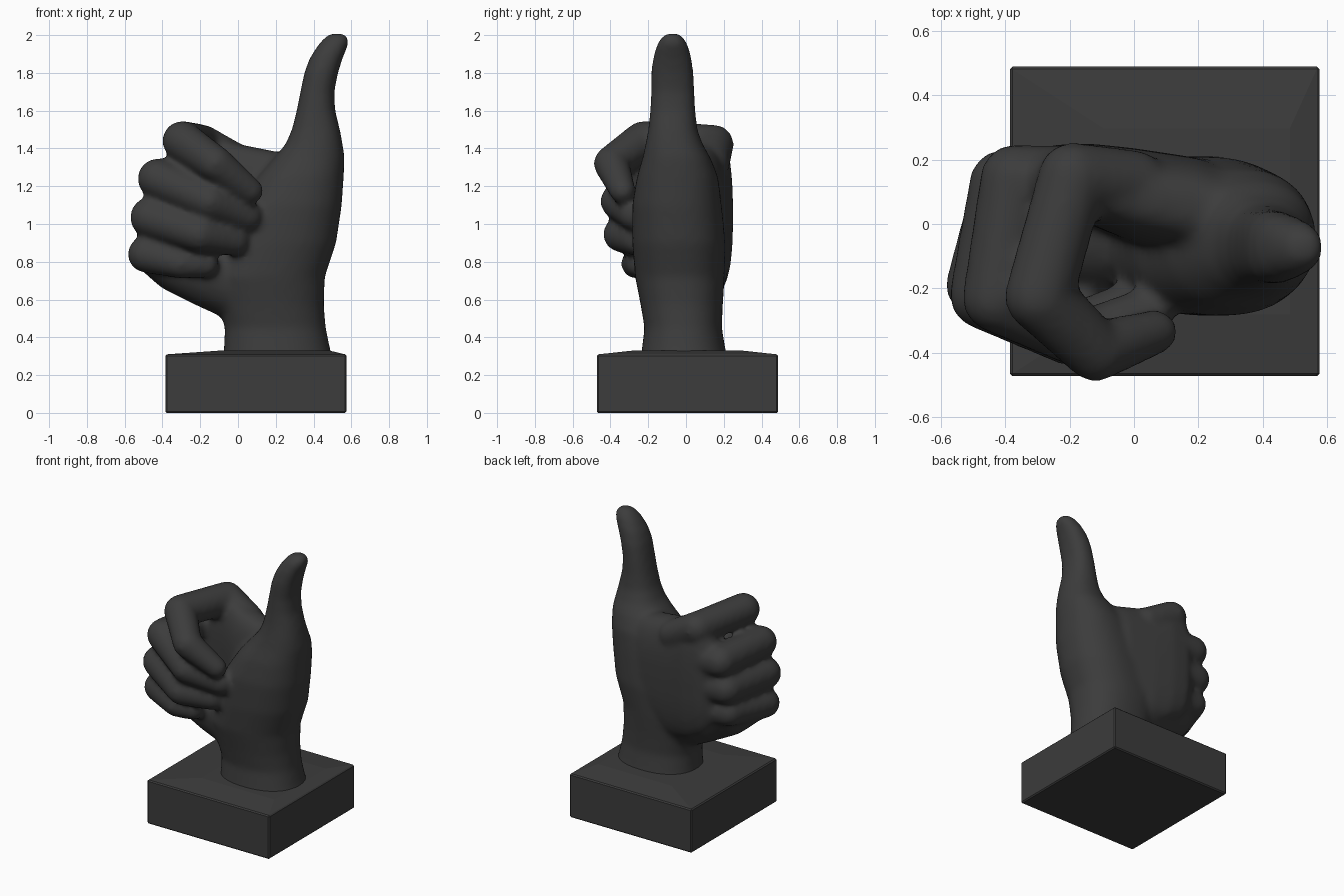
import bpy, bmesh, math
from mathutils import Vector, Matrix

dark = bpy.data.materials.new("dark_grey")
dark.diffuse_color = (0.045, 0.045, 0.045, 1)


def finish(bm, name):
    bmesh.ops.recalc_face_normals(bm, faces=bm.faces)
    me = bpy.data.meshes.new(name)
    bm.to_mesh(me)
    bm.free()
    ob = bpy.data.objects.new(name, me)
    ob.data.materials.append(dark)
    bpy.context.collection.objects.link(ob)
    return ob


def loft(bm, axis, sections, power=2.4, n=32):
    """Skin superellipse sections: (position, a0, a1, b0, b1) along x or z."""
    rings = []
    for p, a0, a1, b0, b1 in sections:
        ring = []
        for i in range(n):
            t = math.tau * i / n
            c, s = math.cos(t), math.sin(t)
            a = (a0 + a1) / 2 + (a1 - a0) / 2 * math.copysign(abs(c) ** (2 / power), c)
            b = (b0 + b1) / 2 + (b1 - b0) / 2 * math.copysign(abs(s) ** (2 / power), s)
            ring.append(bm.verts.new((a, b, p) if axis == 'z' else (p, a, b)))
        rings.append(ring)
    for r, q in zip(rings, rings[1:]):
        for i in range(n):
            j = (i + 1) % n
            bm.faces.new((r[i], r[j], q[j], q[i]))
    bm.faces.new(rings[0][::-1])
    bm.faces.new(rings[-1])


def chain(bm, balls):
    """Finger-like chain: each segment is the hull around two balls."""
    for pair in zip(balls, balls[1:]):
        part = bmesh.new()
        for x, y, z, r in pair:
            bmesh.ops.create_icosphere(part, subdivisions=3, radius=r,
                                       matrix=Matrix.Translation((x, y, z)))
        res = bmesh.ops.convex_hull(part, input=part.verts)
        junk = {v for v in res["geom_interior"] if isinstance(v, bmesh.types.BMVert)}
        bmesh.ops.delete(part, geom=list(junk), context='VERTS')
        tmp = bpy.data.meshes.new("tmp")
        part.to_mesh(tmp)
        part.free()
        bm.from_mesh(tmp)
        bpy.data.meshes.remove(tmp)


# Base block, top rising gently to the wrist
bm = bmesh.new()
bmesh.ops.create_cube(bm, size=1)
for v in bm.verts:
    v.co = Vector((0.095 + v.co.x * 0.96, 0.008 + v.co.y * 0.96, 0.155 + v.co.z * 0.31))
bmesh.ops.bevel(bm, geom=bm.edges[:], offset=0.008, segments=1, affect='EDGES')
top = max(bm.faces, key=lambda f: f.calc_center_median().z)
bmesh.ops.inset_region(bm, faces=[top], thickness=0.26, depth=0.0)
for v in top.verts:
    v.co.z = 0.33
    v.co.x += 0.1
finish(bm, "base")

# Hand
bm = bmesh.new()

# Wrist, ball of the thumb and thumb
loft(bm, 'z', [
    (0.27, -0.085, 0.51, -0.245, 0.225), (0.33, -0.075, 0.49, -0.235, 0.21),
    (0.45, -0.07, 0.465, -0.22, 0.19), (0.57, -0.10, 0.455, -0.24, 0.195),
    (0.72, -0.14, 0.46, -0.27, 0.205), (0.90, -0.08, 0.52, -0.285, 0.21),
    (1.10, 0.00, 0.55, -0.285, 0.19), (1.25, 0.10, 0.56, -0.26, 0.17),
    (1.35, 0.19, 0.565, -0.23, 0.13), (1.42, 0.25, 0.555, -0.215, 0.09),
    (1.50, 0.285, 0.54, -0.20, 0.06), (1.60, 0.31, 0.515, -0.19, 0.05),
    (1.70, 0.33, 0.51, -0.185, 0.045), (1.80, 0.35, 0.53, -0.185, 0.04),
    (1.88, 0.38, 0.555, -0.175, 0.03), (1.95, 0.425, 0.585, -0.155, 0.01),
    (1.99, 0.46, 0.585, -0.13, -0.015), (2.01, 0.49, 0.56, -0.10, -0.04)], power=2.3)

# Back of the hand, tapering into the wrist
loft(bm, 'x', [
    (0.46, -0.08, 0.07, 0.90, 1.30), (0.38, -0.10, 0.135, 0.75, 1.36),
    (0.20, -0.10, 0.205, 0.62, 1.385), (0.0, -0.06, 0.235, 0.58, 1.425),
    (-0.14, 0.00, 0.25, 0.62, 1.48), (-0.26, 0.03, 0.245, 0.68, 1.45),
    (-0.33, 0.06, 0.21, 0.76, 1.34)], power=2.7)

# Outer edge of the palm
chain(bm, [(0.10, -0.01, 0.63, 0.19), (-0.12, -0.02, 0.735, 0.195),
           (-0.32, -0.03, 0.79, 0.155), (-0.46, -0.10, 0.84, 0.10)])

# Curled fingers: knuckle, middle joint, end joint, tip
for finger in (
    [(0.0, 0.13, 1.32, 0.10), (-0.19, 0.147, 1.42, 0.107), (-0.295, -0.225, 1.44, 0.107),
     (-0.12, -0.395, 1.32, 0.095), (0.065, -0.335, 1.175, 0.07)],
    [(-0.1, 0.14, 1.2, 0.1), (-0.37, 0.14, 1.23, 0.108), (-0.425, -0.23, 1.24, 0.108),
     (-0.15, -0.36, 1.12, 0.095), (0.05, -0.27, 1.04, 0.078)],
    [(-0.1, 0.13, 1.02, 0.1), (-0.405, 0.125, 1.04, 0.107), (-0.465, -0.22, 1.035, 0.108),
     (-0.20, -0.345, 0.945, 0.095), (-0.02, -0.26, 0.91, 0.08)],
    [(-0.1, 0.11, 0.83, 0.1), (-0.41, 0.10, 0.865, 0.097), (-0.485, -0.19, 0.84, 0.10),
     (-0.30, -0.265, 0.79, 0.08), (-0.17, -0.25, 0.785, 0.07)]):
    chain(bm, finger)

hand = finish(bm, "hand")
remesh = hand.modifiers.new("fuse", 'REMESH')
remesh.mode = 'VOXEL'
remesh.voxel_size = 0.018
remesh.use_smooth_shade = True
smooth = hand.modifiers.new("soften", 'SMOOTH')
smooth.factor = 0.5
smooth.iterations = 10
